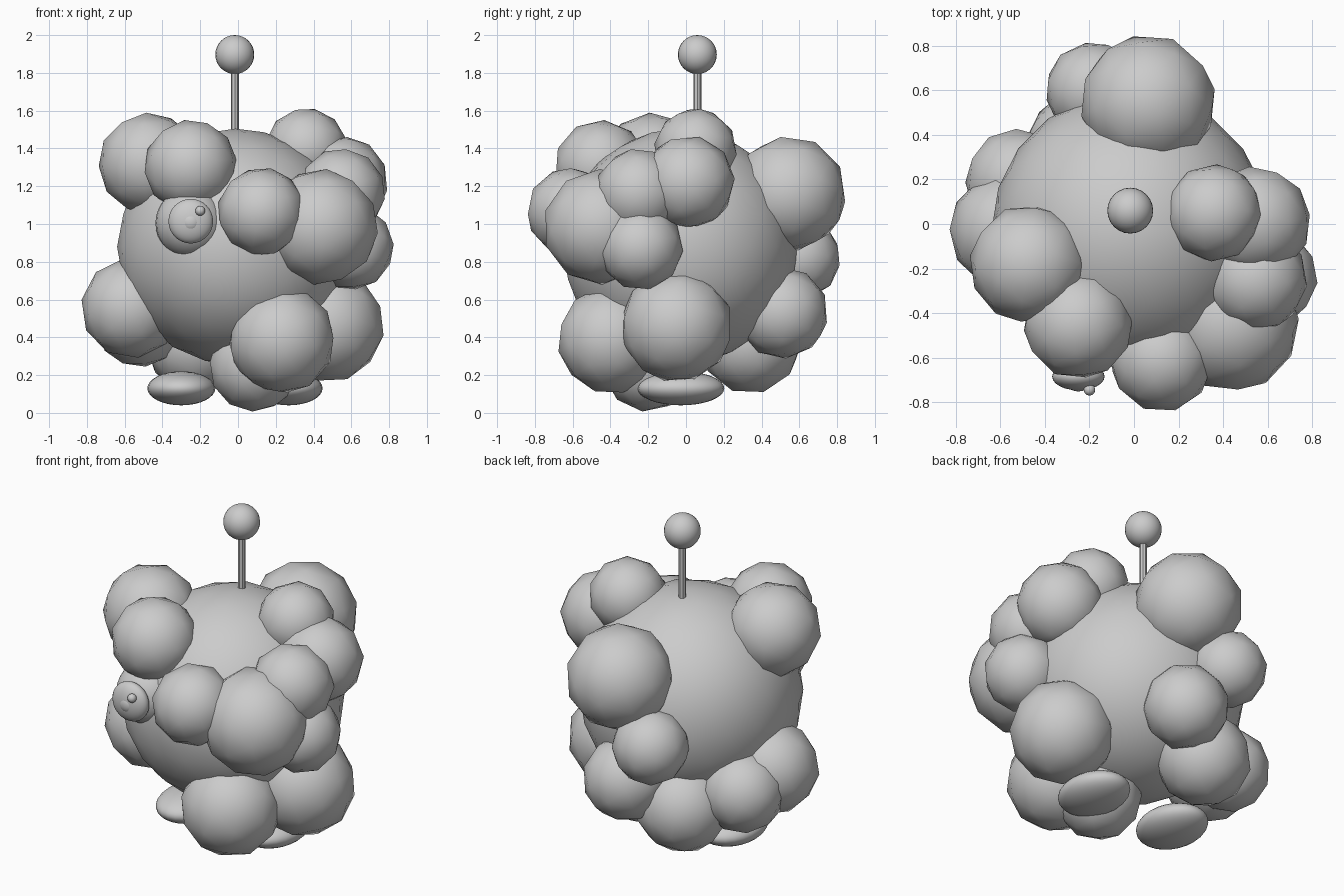
import bpy
import random
from math import pi
from mathutils import Euler

random.seed(4)
cube = bpy.data.objects.get("Cube")
if cube:
    bpy.data.objects.remove(cube, do_unlink=True)

grey = bpy.data.materials.new("light_grey")
grey.use_nodes = True
grey.diffuse_color = (0.6, 0.6, 0.6, 1)
grey.node_tree.nodes["Principled BSDF"].inputs["Base Color"].default_value = (0.6, 0.6, 0.6, 1)


def finish(name):
    ob = bpy.context.object
    ob.name = name
    ob.data.materials.append(grey)
    bpy.ops.object.shade_smooth()
    return ob


def ball(name, loc, radii, segments=24, rings=16):
    bpy.ops.mesh.primitive_uv_sphere_add(segments=segments, ring_count=rings, radius=1, location=loc)
    ob = finish(name)
    ob.scale = radii if isinstance(radii, tuple) else (radii,) * 3
    return ob


def puff(name, loc, radius):
    # coarse round tuft, turned at random so the facets differ
    bpy.ops.mesh.primitive_ico_sphere_add(subdivisions=2, radius=radius, location=loc)
    ob = finish(name)
    turn = Euler([random.uniform(0, 2 * pi) for _ in range(3)])
    ob.data.transform(turn.to_matrix().to_4x4())
    return ob


# Body
bpy.ops.mesh.primitive_ico_sphere_add(subdivisions=3, radius=0.625, location=(-0.015, -0.03, 0.88))
finish("body")

# Wool puffs: name, centre, radius
puffs = [
    ("crown_puff_right", (-0.47, -0.18, 1.32), 0.27),
    ("brow_puff", (-0.25, -0.45, 1.305), 0.248),
    ("crown_puff_left", (0.36, 0.05, 1.395), 0.22),
    ("temple_puff_back", (0.545, 0.01, 1.22), 0.25),
    ("temple_puff_front", (0.545, -0.25, 1.165), 0.236),
    ("face_puff", (0.125, -0.61, 1.065), 0.235),
    ("cheek_puff", (0.435, -0.45, 0.985), 0.308),
    ("side_puff_upper", (0.60, -0.24, 0.875), 0.226),
    ("side_puff_lower", (0.475, -0.05, 0.46), 0.3),
    ("belly_puff", (0.23, -0.395, 0.387), 0.287),
    ("bottom_puff", (0.09, -0.2, 0.25), 0.245),
    ("side_puff_right", (-0.566, -0.03, 0.555), 0.266),
    ("hip_puff", (-0.52, 0.19, 0.48), 0.24),
    ("back_puff_upper", (0.063, 0.545, 1.16), 0.308),
    ("back_puff_middle", (-0.18, 0.6, 0.82), 0.22),
    ("back_puff_lower", (0.05, 0.51, 0.53), 0.245),
    ("tail_puff", (-0.22, 0.34, 0.37), 0.27),
]
for name, loc, radius in puffs:
    puff(name, loc, radius)

# Eye
ball("eyeball", (-0.25, -0.5, 1.005), 0.187)
ball("iris", (-0.25, -0.685, 1.015), (0.118, 0.062, 0.118))
ball("pupil", (-0.25, -0.72, 1.01), (0.05, 0.032, 0.05))
ball("eye_glint", (-0.2, -0.745, 1.07), 0.026, 12, 8)

# Feet
for name, x in (("foot_right", -0.3), ("foot_left", 0.268)):
    ball(name, (x, -0.027, 0.13), (0.18, 0.23, 0.09))

# Antenna
bpy.ops.mesh.primitive_cylinder_add(vertices=8, radius=0.021, depth=0.45, location=(-0.017, 0.06, 1.63))
rod = finish("antenna_rod")
bpy.ops.object.shade_smooth_by_angle()
ball("antenna_tip", (-0.017, 0.06, 1.897), 0.103)
